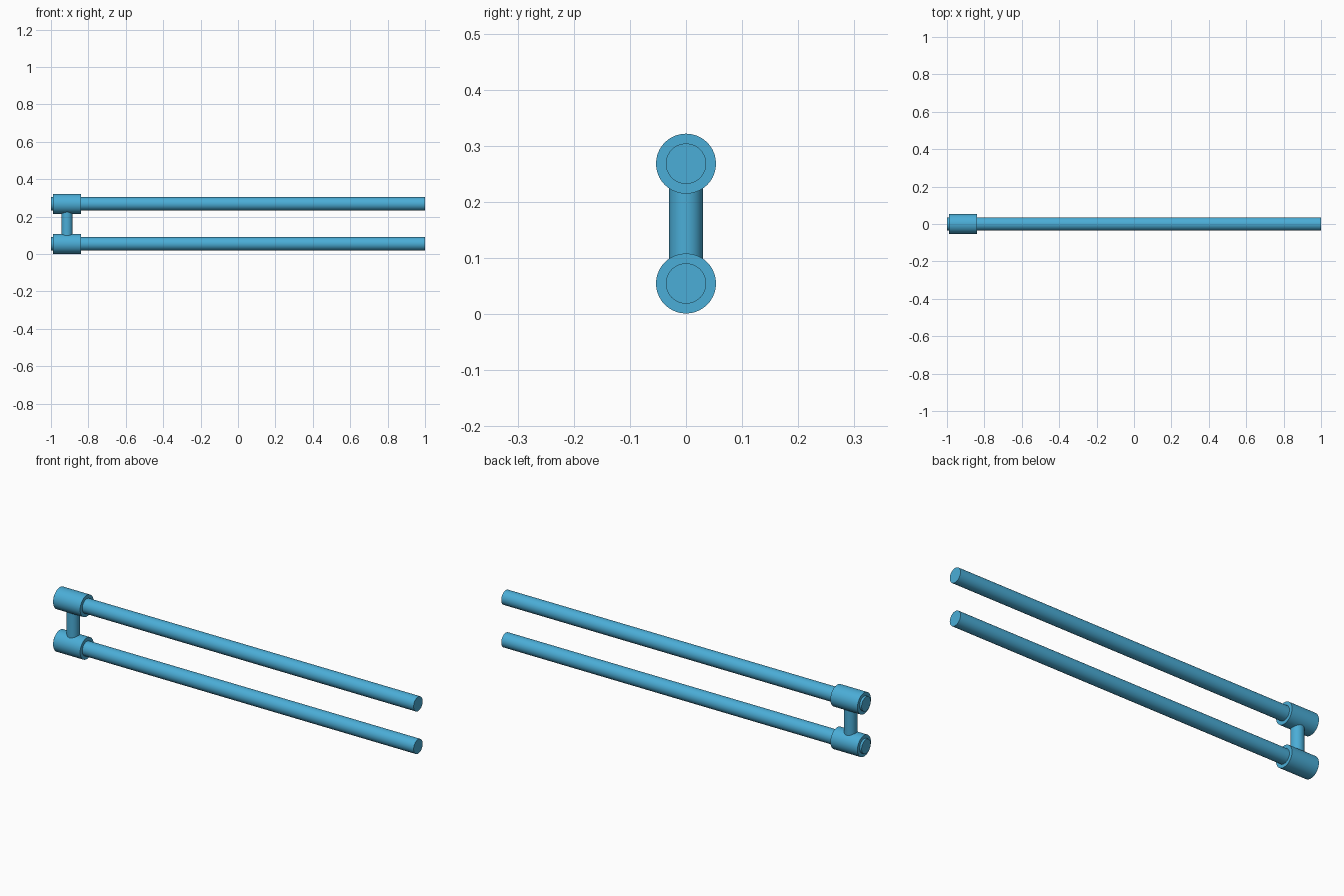
import bpy
import math

if "Cube" in bpy.data.objects:
    bpy.data.objects.remove(bpy.data.objects["Cube"])

LOW_Z, HIGH_Z = 0.0545, 0.268
JOINT_X = -0.914

mat = bpy.data.materials.new("blue")
mat.diffuse_color = (0.07, 0.42, 0.68, 1)
mat.use_nodes = True
mat.node_tree.nodes["Principled BSDF"].inputs["Base Color"].default_value = mat.diffuse_color


def cylinder(name, radius, length, location, along_x=True):
    rot = (0, math.pi / 2, 0) if along_x else (0, 0, 0)
    bpy.ops.mesh.primitive_cylinder_add(vertices=40, radius=radius, depth=length,
                                        location=location, rotation=rot)
    ob = bpy.context.object
    ob.name = name
    ob.data.materials.append(mat)
    bpy.ops.object.shade_smooth_by_angle(angle=math.radians(35))
    return ob


# Two long parallel rods, each held in a collar near the left end
for label, z in (("lower", LOW_Z), ("upper", HIGH_Z)):
    cylinder(label + "_rod", 0.036, 2.0, (0, 0, z))
    cylinder(label + "_collar", 0.0535, 0.15, (JOINT_X, 0, z))

# Short post joining the collars
cylinder("connecting_post", 0.03, HIGH_Z - LOW_Z - 0.04,
         (JOINT_X, 0, (LOW_Z + HIGH_Z) / 2), along_x=False)
